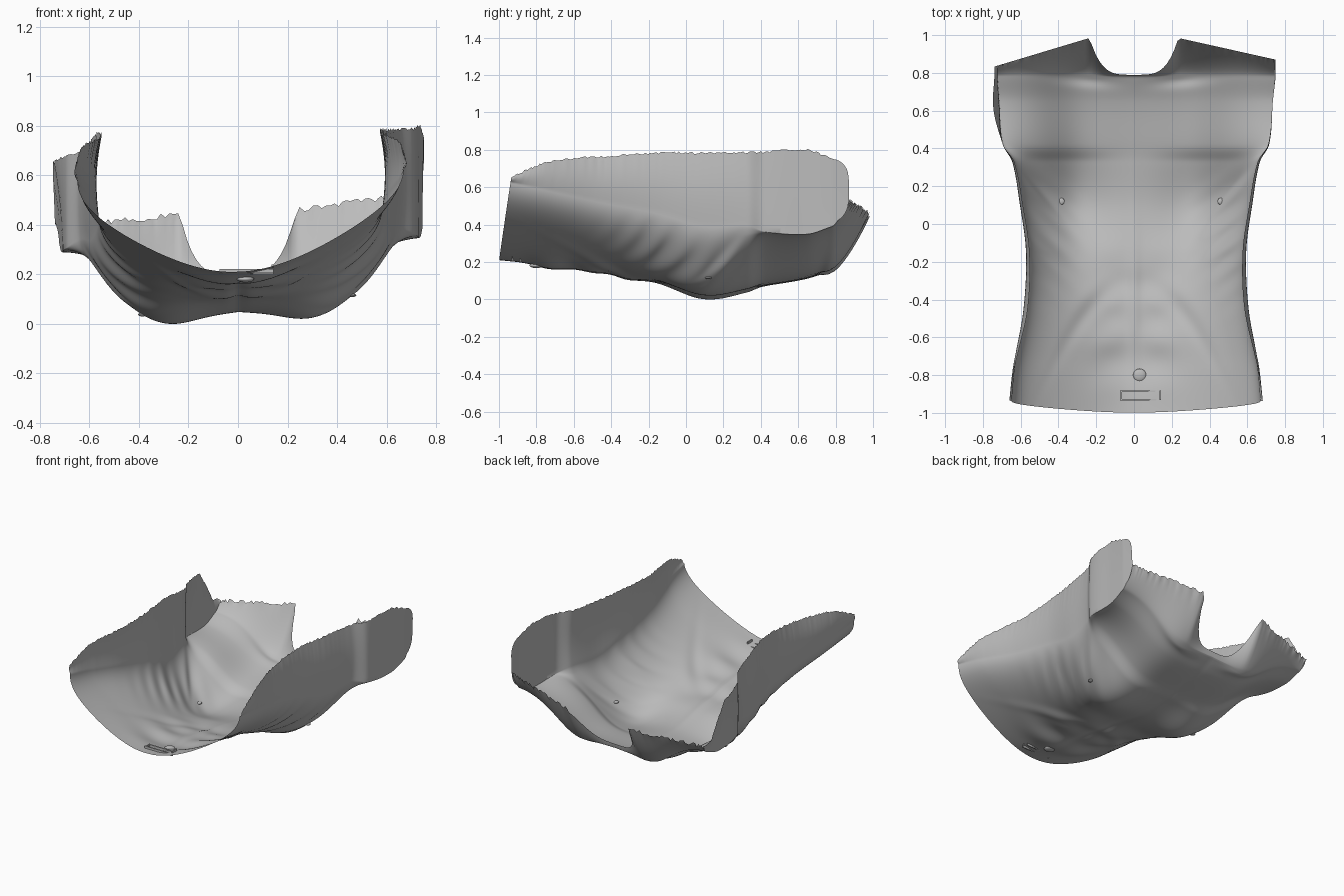
import bpy, bmesh, math, random
from mathutils import Vector

cube = bpy.data.objects.get("Cube")
if cube:
    bpy.data.objects.remove(cube)
random.seed(4)

grey = bpy.data.materials.new("plain_grey")
grey.use_nodes = True
tone = (0.5, 0.5, 0.5, 1)
grey.diffuse_color = tone
grey.node_tree.nodes["Principled BSDF"].inputs["Base Color"].default_value = tone

# Body measurements at stations from waist to collar
STATION = [-1, -.75, -.45, -.15, .1, .33, .42, .65, .78]
CENTRE = [.21, .185, .14, .095, .052, .065, .08, .12, .17]
CHEST = [0, 0, .01, .05, .082, .08, .075, .06, .06]
WIDTH = [.67, .65, .6, .585, .615, .66, .715, .735, .745]
SIDE = [.6, .56, .5, .45, .38, .375, .335, .32, .36]
SHELF = [.27, .24, .17, .08, 0, .35, .9, 1, 1]
RIM_X = [.68, .65, .585, .575, .61, .655, .71, .735, .75]
RIM_Z = [.66, .74, .77, .79, .79, .79, .79, .8, .75]


def along(values, y):
    """Smooth interpolation of a measurement at y."""
    i = 0
    while i < len(STATION) - 2 and y > STATION[i + 1]:
        i += 1
    h = STATION[i + 1] - STATION[i]
    t = min(max((y - STATION[i]) / h, 0), 1)

    def slope(j):
        a, b = max(j - 1, 0), min(j + 1, len(values) - 1)
        return (values[b] - values[a]) / (STATION[b] - STATION[a])
    return (values[i] * (1 + 2 * t) * (1 - t) ** 2 + slope(i) * h * t * (1 - t) ** 2
            + values[i + 1] * t * t * (3 - 2 * t) + slope(i + 1) * h * t * t * (t - 1))


def bump(v, middle, spread):
    return math.exp(-((v - middle) / spread) ** 2)


def muscles(x, y):
    """Relief of ribs, chest border, rib arch and belly; negative is outward."""
    a = abs(x)
    ribs = .009 * math.sin(48 * (y - .75 * a)) * bump(a, .5, .13) * bump(y, -.08, .23)
    past = y - 1.13 * a + .42
    border = -.036 * (1 + math.tanh(past / .02)) / 2 * math.exp(-max(past, 0) / .15) * bump(a, .54, .11)
    arch = -.016 * bump(y, -.32 - 2.2 * a * a, .07) * bump(a, .15, .2)
    abdomen = -.01 * bump(a, .14, .1) * bump(y, -.5, .3) * math.cos(y * 25)
    midline = .01 * bump(x, 0, .03) * bump(y, -.4, .35)
    belly = -.02 * bump(x, 0, .25) * bump(y, -.72, .12)
    collar = -.02 * bump(y, .74 + .1 * a, .035) * bump(a, .28, .15)
    return ribs + border + arch + abdomen + midline + belly + collar


def section(side, q, y, ragged=0):
    """Point on half a cross-section; q to 1 is the front, 1 to 2 the side wall."""
    w, c, s = along(WIDTH, y), along(CENTRE, y), along(SIDE, y)
    t = min(q, 1) * math.pi / 2
    u = math.sin(t)
    x = w * u
    k = along(SHELF, y)
    z = c + (s - c) * ((1 - k) * (1 - math.cos(t)) + k * u * u * (3 - 2 * u))
    z -= along(CHEST, y) * bump(x, .33, .19)
    z += muscles(x, y) * min(1, (1 - min(q, 1)) * 8)
    if q > 1:
        f = q - 1
        rim = along(RIM_Z, y) + ragged
        # the right arm opening is torn away lower than the left one
        rim -= .03 if side > 0 else .12 * min(max(y, 0) / .6, 1) + 1.35 * max(y - .64, 0)
        x += (along(RIM_X, y) - w) * f * f
        x += .012 * math.sin(f * math.pi) * (1 - k)
        if side < 0:
            x += .035 * f * f * bump(y, .62, .15)
        z += (rim - z) * f
    if side < 0:
        x -= .022 * u
    trim = .07 * max(0, -y - .7) / .3 * (z - .2) / .45
    return Vector((side * x, y + trim, z + .04 * side * x))


def shoulder_edge(side, q):
    """End of the neck and shoulder border for the same column."""
    p = section(side, q, .78)
    a = abs(p.x)
    if a < .235:
        f = (a / .235) ** 4
        y, z = .79 + .195 * f, .2 + .25 * f
    else:
        f = (a - .235) / .515
        y = .985 - (.115 if side > 0 else .155) * f
        z = .45 + (.05 if side > 0 else -.03) * f
    if q > 1:
        z += (.12 if side > 0 else .01) * (q - 1)
    return Vector((p.x, y, z + .04 * p.x))


# Torso shell: body rows followed by rows sweeping up over the shoulders
FRONT, WALL, BODY, TOP = 60, 14, 150, 14
columns = [(-1, 1 + i / WALL) for i in range(WALL, 0, -1)]
columns += [(-1, i / FRONT) for i in range(FRONT, 0, -1)]
columns += [(1, i / FRONT) for i in range(FRONT + 1)]
columns += [(1, 1 + i / WALL) for i in range(1, WALL + 1)]

bm = bmesh.new()
rows = []
for j in range(BODY + 1):
    y = -1 + 1.78 * j / BODY
    torn = {s: random.uniform(-.006, .006) for s in (-1, 1)}
    rows.append([bm.verts.new(section(s, q, y, torn[s])) for s, q in columns])
fray = [random.uniform(-.012, .012) for _ in columns]
for j in range(1, TOP + 1):
    f = j / TOP
    row = []
    for (s, q), torn in zip(columns, fray):
        start, end = section(s, q, .78), shoulder_edge(s, q)
        p = start.lerp(end, f)
        if q <= 1:
            p.z = start.z + (end.z - start.z) * f ** 1.4
            if abs(p.x) > .22:
                p.z += torn * f ** 8
        else:
            p.z = start.z + (end.z - start.z) * (1 - math.sqrt(1 - f * f))
        row.append(bm.verts.new(p))
    rows.append(row)
for lower, upper in zip(rows, rows[1:]):
    for i in range(len(columns) - 1):
        bm.faces.new((lower[i], upper[i], upper[i + 1], lower[i + 1]))
mesh = bpy.data.meshes.new("torso_shell")
bm.to_mesh(mesh)
bm.free()
mesh.materials.append(grey)
torso = bpy.data.objects.new("torso_shell", mesh)
bpy.context.collection.objects.link(torso)
bpy.context.view_layer.objects.active = torso
torso.select_set(True)
bpy.ops.object.shade_smooth_by_angle(angle=math.radians(50))


def surface(x, y):
    side = 1 if x >= 0 else -1
    return section(side, math.asin(abs(x) / along(WIDTH, y)) * 2 / math.pi, y)


# Small round details on the skin
for name, x, y, r in (("right_nipple", -.4, .12, .018), ("left_nipple", .46, .12, .018),
                      ("navel", .03, -.8, .035)):
    bpy.ops.mesh.primitive_uv_sphere_add(segments=20, ring_count=10, radius=r, location=surface(x, y))
    dot = bpy.context.object
    dot.name = name
    dot.scale.z = .4
    dot.data.materials.append(grey)
    bpy.ops.object.shade_smooth_by_angle()

# Narrow rectangular frame low on the belly
for name, x, y, w, d in (("frame_top", .035, -.885, .218, .008), ("frame_bottom", .035, -.93, .218, .008),
                         ("frame_right", -.07, -.908, .008, .05), ("frame_left", .14, -.908, .008, .05)):
    bpy.ops.mesh.primitive_cube_add(size=1, location=surface(x, y) + Vector((0, 0, .008)))
    bar = bpy.context.object
    bar.name = name
    bar.scale = (w, d, .015)
    bar.data.materials.append(grey)
